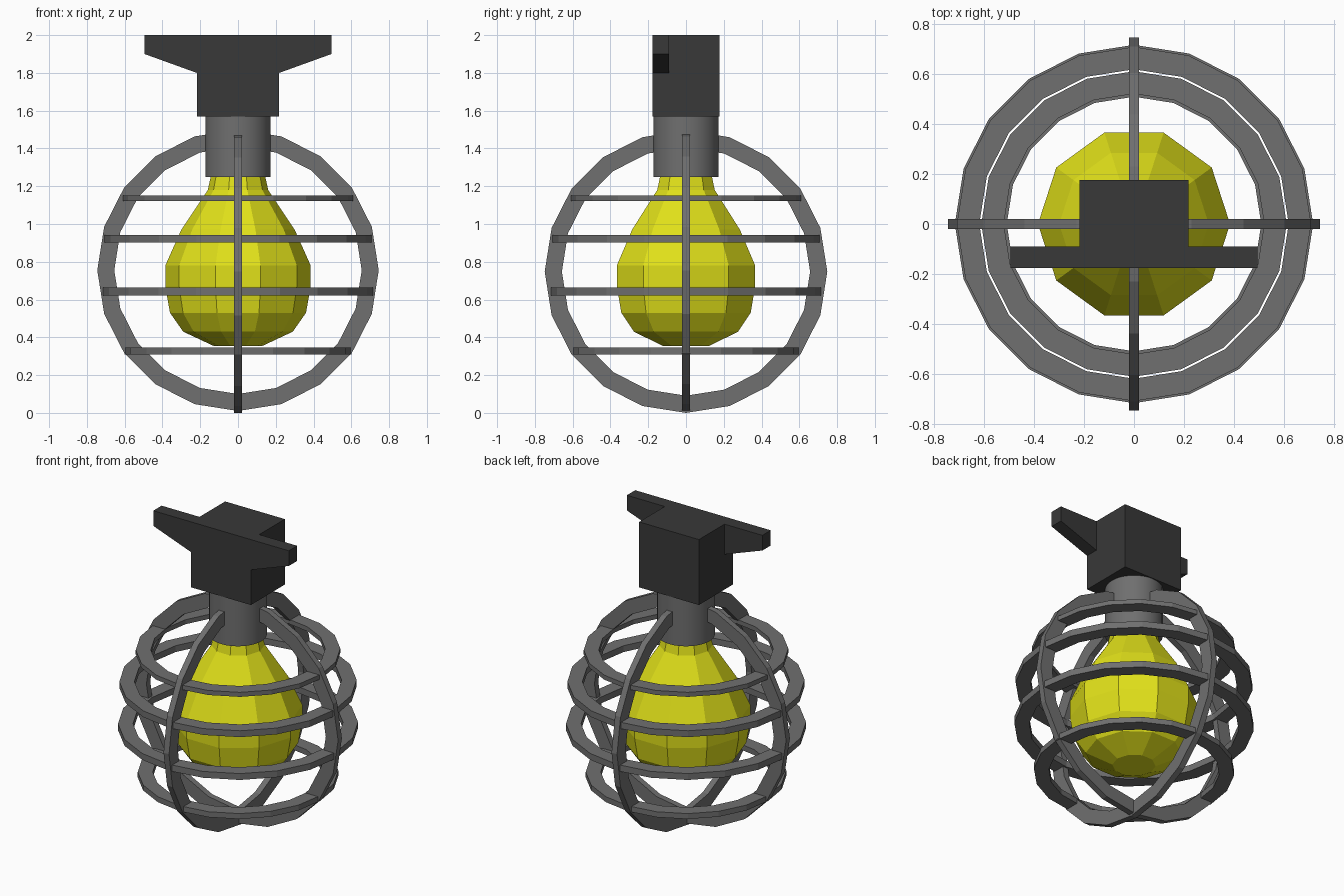
import bpy
from math import cos, sin, pi

if "Cube" in bpy.data.objects:
    bpy.data.objects.remove(bpy.data.objects["Cube"])


def material(name, rgb):
    m = bpy.data.materials.new(name)
    m.diffuse_color = (*rgb, 1)
    m.use_nodes = True
    m.node_tree.nodes["Principled BSDF"].inputs["Base Color"].default_value = m.diffuse_color
    return m


DARK = material("dark_metal", (0.04, 0.04, 0.04))
STEEL = material("cage_steel", (0.16, 0.16, 0.16))
YELLOW = material("yellow_glass", (0.75, 0.75, 0.01))


def make(name, verts, faces, mat):
    me = bpy.data.meshes.new(name)
    me.from_pydata(verts, [], faces)
    me.materials.append(mat)
    ob = bpy.data.objects.new(name, me)
    bpy.context.collection.objects.link(ob)
    return ob


def lathe(profile, n):
    """Revolve (radius, z) points, listed bottom to top, about z."""
    verts = [(r * cos(2 * pi * i / n), r * sin(2 * pi * i / n), z)
             for r, z in profile for i in range(n)]
    faces = [(k * n + i, k * n + (i + 1) % n,
              (k + 1) * n + (i + 1) % n, (k + 1) * n + i)
             for k in range(len(profile) - 1) for i in range(n)]
    return verts, faces


def lathe_solid(name, profile, n, mat):
    verts, faces = lathe(profile, n)
    top = (len(profile) - 1) * n
    faces += [tuple(reversed(range(n))), tuple(range(top, top + n))]
    return make(name, verts, faces, mat)


def ring(name, outer, inner, width, z, rot=(0, 0, 0)):
    h = width / 2
    section = [(inner, -h), (outer, -h), (outer, h), (inner, h), (inner, -h)]
    n = 20
    verts, faces = lathe(section, n)
    verts = verts[:4 * n]
    faces = [tuple(v % (4 * n) for v in f) for f in faces]
    ob = make(name, verts, faces, STEEL)
    ob.location.z = z
    ob.rotation_euler = rot
    return ob


def extrude_y(name, outline, y0, y1, mat):
    n = len(outline)
    verts = [(x, y, z) for y in (y0, y1) for x, z in outline]
    faces = [(i, i + n, (i + 1) % n + n, (i + 1) % n) for i in range(n)]
    faces += [tuple(range(n)), tuple(reversed(range(n, 2 * n)))]
    return make(name, verts, faces, mat)


# Cage: two upright hoops and four level hoops
ring("upright_hoop_side", 0.745, 0.655, 0.04, 0.755, (pi / 2, 0, 0))
ring("upright_hoop_front", 0.748, 0.657, 0.04, 0.748, (pi / 2, 0, pi / 2))
for i, (r, z, w) in enumerate([(0.60, 0.327, 0.036), (0.718, 0.643, 0.042),
                               (0.71, 0.922, 0.042), (0.612, 1.136, 0.03)]):
    ring(f"level_hoop_{i + 1}", r, r - 0.09, w, z)

# Ten-sided bulb
lathe_solid("bulb", [(0.13, 0.355), (0.29, 0.43), (0.36, 0.53), (0.385, 0.67),
                     (0.385, 0.78), (0.30, 0.97), (0.16, 1.18), (0.14, 1.27)],
            10, YELLOW)

# Round collar between the bulb and the mount
collar = lathe_solid("collar", [(0.173, 1.25), (0.173, 1.57)], 32, STEEL)
bpy.context.view_layer.objects.active = collar
collar.select_set(True)
bpy.ops.object.shade_smooth_by_angle()

# Mount block with tapered arms along its front
extrude_y("mount_block", [(-0.218, 1.568), (0.218, 1.568),
                          (0.218, 2.0), (-0.218, 2.0)], -0.177, 0.177, DARK)
for side, s in (("right", 1), ("left", -1)):
    outline = [(s * x, z) for x, z in
               [(0.218, 1.8), (0.495, 1.9), (0.495, 2.0), (0.218, 2.0)]]
    extrude_y(f"mount_arm_{side}", outline[::s], -0.177, -0.09, DARK)
